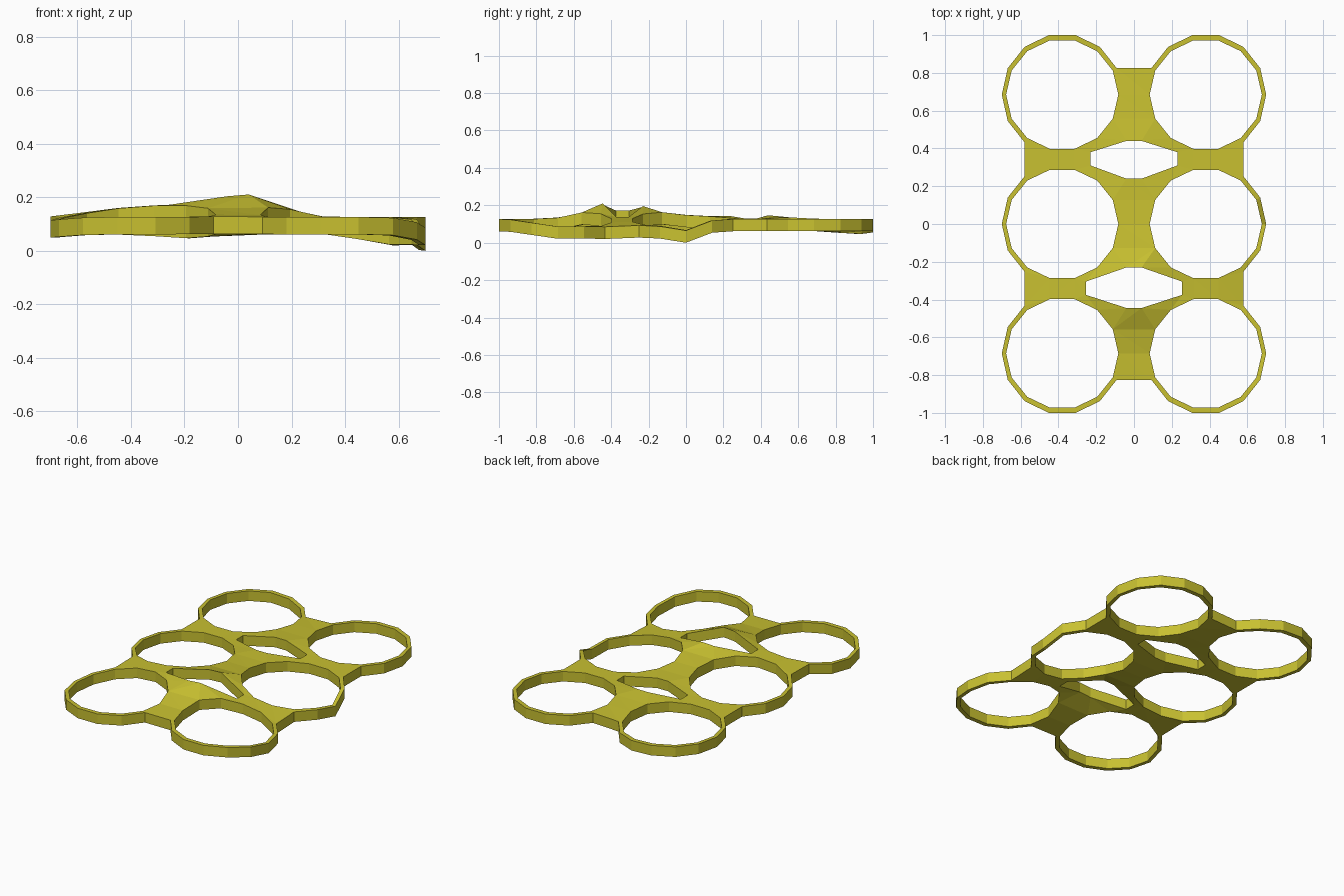
import bpy, bmesh, math

if "Cube" in bpy.data.objects:
    bpy.data.objects.remove(bpy.data.objects["Cube"])

SIDES, THICK, TOP = 14, 0.065, 0.127
CX, CY = 0.38, 0.685


def ring_point(cx, cy, rx, ry, i):
    a = 2 * math.pi * i / SIDES
    return (cx + rx * math.cos(a), cy + ry * math.sin(a))


# Gentle warp of the sheet: x, y, height change, reach
BUMPS = [(0.04, -0.45, 0.062, 0.11), (0.04, -0.23, 0.05, 0.12),
         (-0.32, -0.33, 0.042, 0.2), (0.70, -0.68, -0.038, 0.13),
         (0.62, -0.38, -0.042, 0.13), (0.70, -0.12, -0.028, 0.12),
         (0.70, 0.0, -0.044, 0.07), (-0.70, -0.7, -0.014, 0.15),
         (0.0, 0.45, 0.02, 0.12), (0.0, 0.1, 0.018, 0.15),
         (-0.17, 0.93, -0.015, 0.12), (-0.1, -0.4, 0.01, 0.12)]


def warp(x, y):
    return TOP + sum(h * math.exp(-((x - bx) ** 2 + (y - by) ** 2) / (2 * r * r))
                     for bx, by, h, r in BUMPS)


# Outer outline: one quarter, mirrored in x and y
quarter = [ring_point(CX, 0, 0.32, 0.323, i) for i in range(3)]
quarter += [ring_point(CX, CY, 0.32, 0.323, i) for i in range(-2, 7)]
upper = quarter + [(-x, y) for x, y in reversed(quarter)]
outline = upper + [(x, -y) for x, y in reversed(upper[1:-1])]

# Six round openings
loops = [outline]
for cx in (-CX, CX):
    for cy in (-CY, 0, CY):
        loops.append([ring_point(cx, cy, 0.297, 0.294, i) for i in range(SIDES)])

# Two diamond openings between the rows
for w, ys in ((0.23, (0.24, 0.31, 0.38, 0.44)), (0.255, (-0.445, -0.375, -0.305, -0.23))):
    right = list(zip((0.04, w, w, 0.04), ys))
    loops.append(right + [(-x, y) for x, y in reversed(right)])

# Fill the outline around the openings
bm = bmesh.new()
for pts in loops:
    vs = [bm.verts.new((x, y, 0)) for x, y in pts]
    for i, v in enumerate(vs):
        bm.edges.new((v, vs[(i + 1) % len(vs)]))
bmesh.ops.triangle_fill(bm, edges=bm.edges[:], use_beauty=True, use_dissolve=False, normal=(0, 0, 1))

# Thicken, then bend the sheet
ext = bmesh.ops.extrude_face_region(bm, geom=bm.faces[:], use_keep_orig=True)
for v in ext["geom"]:
    if isinstance(v, bmesh.types.BMVert):
        v.co.z = -THICK
for v in bm.verts:
    v.co.z += warp(v.co.x, v.co.y)
low = min(v.co.z for v in bm.verts)
for v in bm.verts:
    v.co.z -= low
bmesh.ops.recalc_face_normals(bm, faces=bm.faces[:])

mesh = bpy.data.meshes.new("can_ring_holder")
bm.to_mesh(mesh)
bm.free()
obj = bpy.data.objects.new("can_ring_holder", mesh)
bpy.context.collection.objects.link(obj)

mat = bpy.data.materials.new("yellow_plastic")
mat.diffuse_color = (0.58, 0.53, 0.03, 1)
mat.use_nodes = True
mat.node_tree.nodes["Principled BSDF"].inputs["Base Color"].default_value = mat.diffuse_color
mesh.materials.append(mat)
